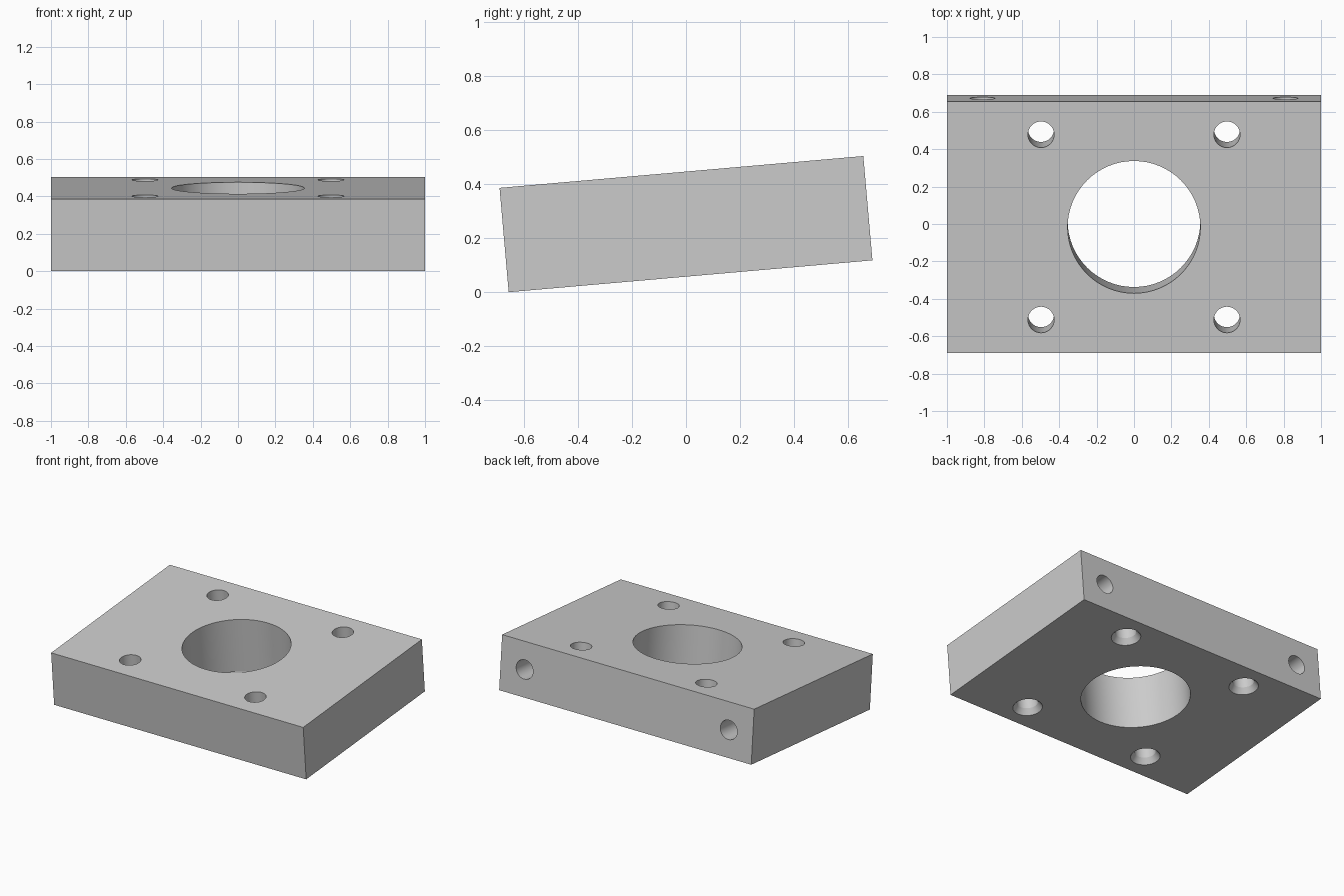
import bpy
import bmesh
import math
from mathutils import Matrix, Vector

cube = bpy.data.objects.get("Cube")
if cube:
    bpy.data.objects.remove(cube, do_unlink=True)

WIDTH, DEPTH, THICK = 2.0, 1.35, 0.387
TILT = math.radians(5)
SEGMENTS = 64


def new_object(name, bm):
    bmesh.ops.recalc_face_normals(bm, faces=bm.faces)
    mesh = bpy.data.meshes.new(name)
    bm.to_mesh(mesh)
    bm.free()
    obj = bpy.data.objects.new(name, mesh)
    bpy.context.collection.objects.link(obj)
    return obj


def add_drill(bm, profile, matrix):
    """Closed solid of revolution about local z from (radius, z) pairs."""
    rings = []
    for radius, z in profile:
        rings.append([bm.verts.new(matrix @ Vector((
            radius * math.cos(math.tau * i / SEGMENTS),
            radius * math.sin(math.tau * i / SEGMENTS), z)))
            for i in range(SEGMENTS)])
    for low, high in zip(rings, rings[1:]):
        for i in range(SEGMENTS):
            j = (i + 1) % SEGMENTS
            bm.faces.new((low[i], low[j], high[j], high[i]))
    bm.faces.new(rings[0][::-1])
    bm.faces.new(rings[-1])


# Rectangular block
bm = bmesh.new()
bmesh.ops.create_cube(bm, size=1, matrix=Matrix.Diagonal((WIDTH, DEPTH, THICK, 1)))
block = new_object("mounting_block", bm)

half = THICK / 2
drills = bmesh.new()

# Central bore
add_drill(drills, [(0.355, -0.3), (0.355, 0.3)], Matrix())

# Four bolt holes, countersunk underneath
bolt = [(0.096, -0.3), (0.096, -half), (0.07, -half + 0.04), (0.07, 0.3)]
for x in (-0.497, 0.497):
    for y in (-0.497, 0.497):
        add_drill(drills, bolt, Matrix.Translation((x, y, 0)))

# Two blind holes in the back edge
for x in (-0.81, 0.81):
    add_drill(drills, [(0.067, -0.1), (0.067, 0.35)],
              Matrix.Translation((x, DEPTH / 2, 0)) @ Matrix.Rotation(math.pi / 2, 4, "X"))

cutter = new_object("hole_cutter", drills)
cutter.hide_render = True

# Cut the holes and keep the finished mesh
cut = block.modifiers.new("holes", "BOOLEAN")
cut.operation = "DIFFERENCE"
cut.solver = "EXACT"
cut.object = cutter
bpy.context.view_layer.update()
bpy.ops.object.select_all(action="DESELECT")
block.select_set(True)
bpy.context.view_layer.objects.active = block
bpy.ops.object.modifier_apply(modifier=cut.name)
bpy.data.objects.remove(cutter, do_unlink=True)

# Plain grey metal
grey = bpy.data.materials.new("grey_metal")
colour = (0.6, 0.6, 0.6, 1)
grey.use_nodes = True
grey.diffuse_color = colour
grey.node_tree.nodes["Principled BSDF"].inputs["Base Color"].default_value = colour
block.data.materials.clear()
block.data.materials.append(grey)

# Tilt the block and rest its front lower edge on the ground
block.rotation_euler.x = TILT
block.location.z = (DEPTH * math.sin(TILT) + THICK * math.cos(TILT)) / 2
bpy.ops.object.shade_smooth_by_angle(angle=math.radians(25))
